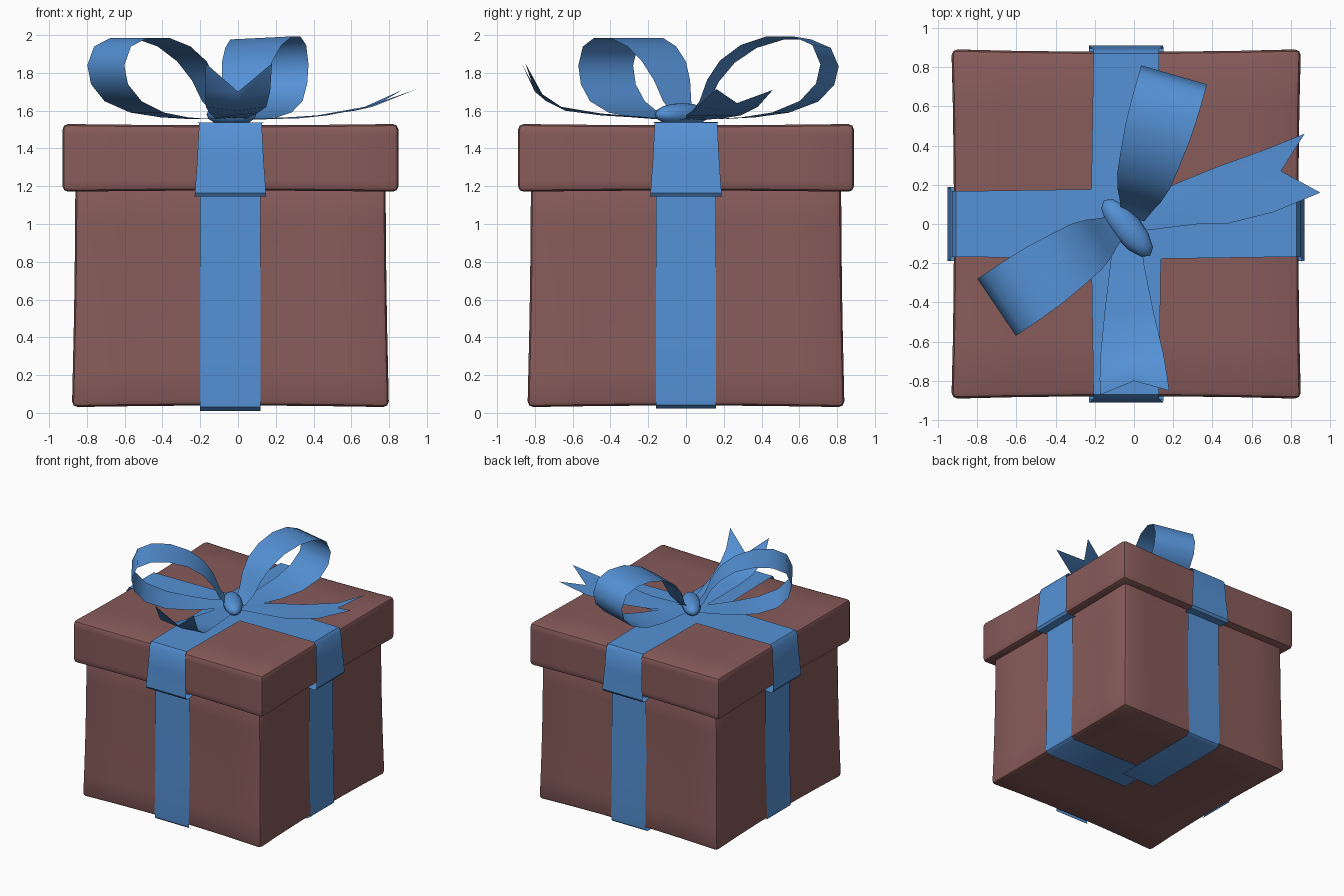
import bpy, bmesh, math
from mathutils import Vector, Matrix

if "Cube" in bpy.data.objects:
    bpy.data.objects.remove(bpy.data.objects["Cube"])

CX = -0.04  # the box sits slightly left of centre because of the long tail


def material(name, rgb):
    m = bpy.data.materials.new(name)
    m.diffuse_color = (*rgb, 1)
    m.use_nodes = True
    m.node_tree.nodes["Principled BSDF"].inputs["Base Color"].default_value = m.diffuse_color
    return m


BROWN = material("brown card", (0.243, 0.105, 0.102))
BLUE = material("blue ribbon", (0.09, 0.285, 0.67))


def finish(name, bm, mat, angle=40):
    me = bpy.data.meshes.new(name)
    bm.to_mesh(me)
    bm.free()
    me.materials.append(mat)
    ob = bpy.data.objects.new(name, me)
    bpy.context.collection.objects.link(ob)
    bpy.ops.object.select_all(action='DESELECT')
    ob.select_set(True)
    bpy.context.view_layer.objects.active = ob
    bpy.ops.object.shade_smooth_by_angle(angle=math.radians(angle))
    return ob


def soft_box(name, half_low, half_top, z0, z1, pinch, bevel):
    """Bevelled box whose faces are drawn in slightly by the ribbon."""
    bm = bmesh.new()
    bmesh.ops.create_cube(bm, size=2)
    bmesh.ops.subdivide_edges(bm, edges=bm.edges[:], cuts=5, use_grid_fill=True)
    for v in bm.verts:
        a = v.co.copy()
        t = (a.z + 1) / 2
        half = half_top + (half_low - half_top) * (1 - t) ** 2
        x, y, z = a.x * half, a.y * half, z0 + (z1 - z0) * t
        if abs(a.x) > 0.99:
            x -= a.x * pinch * (1 - a.y ** 2)
        if abs(a.y) > 0.99:
            y -= a.y * pinch * (1 - a.x ** 2)
        if abs(a.z) > 0.99:
            z -= a.z * pinch * 0.6 * (1 - min(a.x ** 2, a.y ** 2))
        v.co = (CX + x, y, z)
    sharp = [e for e in bm.edges if e.calc_face_angle(0) > 0.8]
    bmesh.ops.bevel(bm, geom=sharp, offset=bevel, segments=2, affect='EDGES', profile=0.5)
    finish(name, bm, BROWN)


def sweep(name, rows, closed=False, notch=None, angle=40):
    """Ribbon surface through rows of (left, middle, right) points."""
    bm = bmesh.new()
    vs = [[bm.verts.new(p) for p in r] for r in rows]
    n = len(vs)
    for i in range(n if closed else n - 1):
        a, b = vs[i], vs[(i + 1) % n]
        for k in range(2):
            bm.faces.new((a[k], a[k + 1], b[k + 1], b[k]))
    return finish(name, bm, BLUE, angle)


def strap(name, profile, turned, closed=False):
    """Mirrored band of (distance, z, half width) around the box."""
    pts = profile + [(-d, z, w) for d, z, w in reversed(profile) if d > 0]
    rows = []
    for d, z, w in pts:
        row = [(s * w, d) if not turned else (d, -s * w) for s in (-1, 0, 1)]
        rows.append([(CX + x, y, z) for x, y in row])
    sweep(name, rows, closed)


# Box and lid
soft_box("box_body", 0.84, 0.822, 0.03, 1.22, 0.015, 0.03)
soft_box("box_lid", 0.89, 0.89, 1.17, 1.53, 0.012, 0.03)

# Straps around the body and over the lid, in both directions
for label, turned, dz in (("front_back", False, 0.0), ("side", True, 0.012)):
    body = [(0.0, 0.01 + dz, 0.16), (0.80, 0.01 + dz, 0.16), (0.828, 0.03 + dz, 0.16),
            (0.832, 0.08, 0.16), (0.818, 0.6, 0.16), (0.82, 1.19, 0.16)]
    strap("body_strap_" + label, body, turned)
    lid = [(0.81, 1.15, 0.185), (0.895, 1.145, 0.19), (0.91, 1.165, 0.188),
           (0.897, 1.35, 0.175), (0.888, 1.51, 0.167), (0.868, 1.538, 0.167),
           (0.0, 1.535 + dz * 0.4, 0.18)]
    strap("lid_strap_" + label, lid, turned)

# Bow loops: (distance, z, half width) along each loop's direction
LOOP = [(-0.03, 1.56, 0.07), (0.12, 1.555, 0.09), (0.30, 1.565, 0.13), (0.48, 1.59, 0.16),
        (0.64, 1.65, 0.175), (0.73, 1.74, 0.175), (0.755, 1.84, 0.175), (0.71, 1.94, 0.175),
        (0.60, 1.985, 0.175), (0.45, 1.985, 0.17), (0.30, 1.94, 0.155), (0.18, 1.86, 0.14),
        (0.10, 1.76, 0.115), (0.05, 1.65, 0.09), (-0.02, 1.57, 0.06)]


def bow_loop(name, start, end, tilt):
    o, e = Vector(start), Vector(end)
    length = (e - o).length
    d = (e - o).normalized()
    side = Vector((d.y, -d.x))
    rows = []
    for s, z, w in LOOP:
        c = o + d * (s / 0.755 * length)
        t = tilt * max(0, (z - 1.56) / 0.42)
        rows.append([(*(c + side * w * k), z + t * k) for k in (-1, 0, 1)])
    sweep(name, rows, angle=60)


bow_loop("bow_loop_back", (0.0, 0.05), (0.205, 0.76), 0.008)
bow_loop("bow_loop_left", (-0.10, -0.02), (-0.70, -0.425), 0.0)


# Tails with a swallow-tail notch: the middle of the last row stays back
def tail(name, left, middle, right):
    sweep(name, list(zip(left, middle, right)), angle=60)


tail("tail_front",
     [(-0.10, 0.0, 1.555), (-0.12, -0.2, 1.56), (-0.15, -0.45, 1.585), (-0.17, -0.66, 1.62),
      (-0.175, -0.79, 1.70), (-0.17, -0.87, 1.85)],
     [(-0.04, 0.0, 1.56), (-0.04, -0.2, 1.565), (-0.02, -0.45, 1.575), (0.0, -0.64, 1.60),
      (0.0, -0.74, 1.65), (0.0, -0.80, 1.70)],
     [(0.03, 0.0, 1.555), (0.05, -0.2, 1.56), (0.10, -0.45, 1.585), (0.15, -0.66, 1.62),
      (0.17, -0.78, 1.70), (0.18, -0.85, 1.85)])
tail("tail_right",
     [(0.0, 0.08, 1.55), (0.20, 0.20, 1.56), (0.42, 0.29, 1.575), (0.67, 0.38, 1.62),
      (0.87, 0.46, 1.71)],
     [(0.0, 0.03, 1.555), (0.26, 0.10, 1.565), (0.44, 0.15, 1.575), (0.62, 0.21, 1.60),
      (0.75, 0.27, 1.64)],
     [(0.0, -0.04, 1.55), (0.33, 0.0, 1.56), (0.47, 0.0, 1.575), (0.71, 0.06, 1.62),
      (0.95, 0.16, 1.715)])

# Knot: a flattened oval lying across the loops
bm = bmesh.new()
bmesh.ops.create_uvsphere(bm, u_segments=12, v_segments=8, radius=1,
                          matrix=Matrix.Translation((-0.035, -0.02, 1.58))
                          @ Matrix.Rotation(math.radians(-50), 4, 'Z')
                          @ Matrix.Diagonal((0.185, 0.075, 0.06, 1)))
finish("bow_knot", bm, BLUE, 60)
